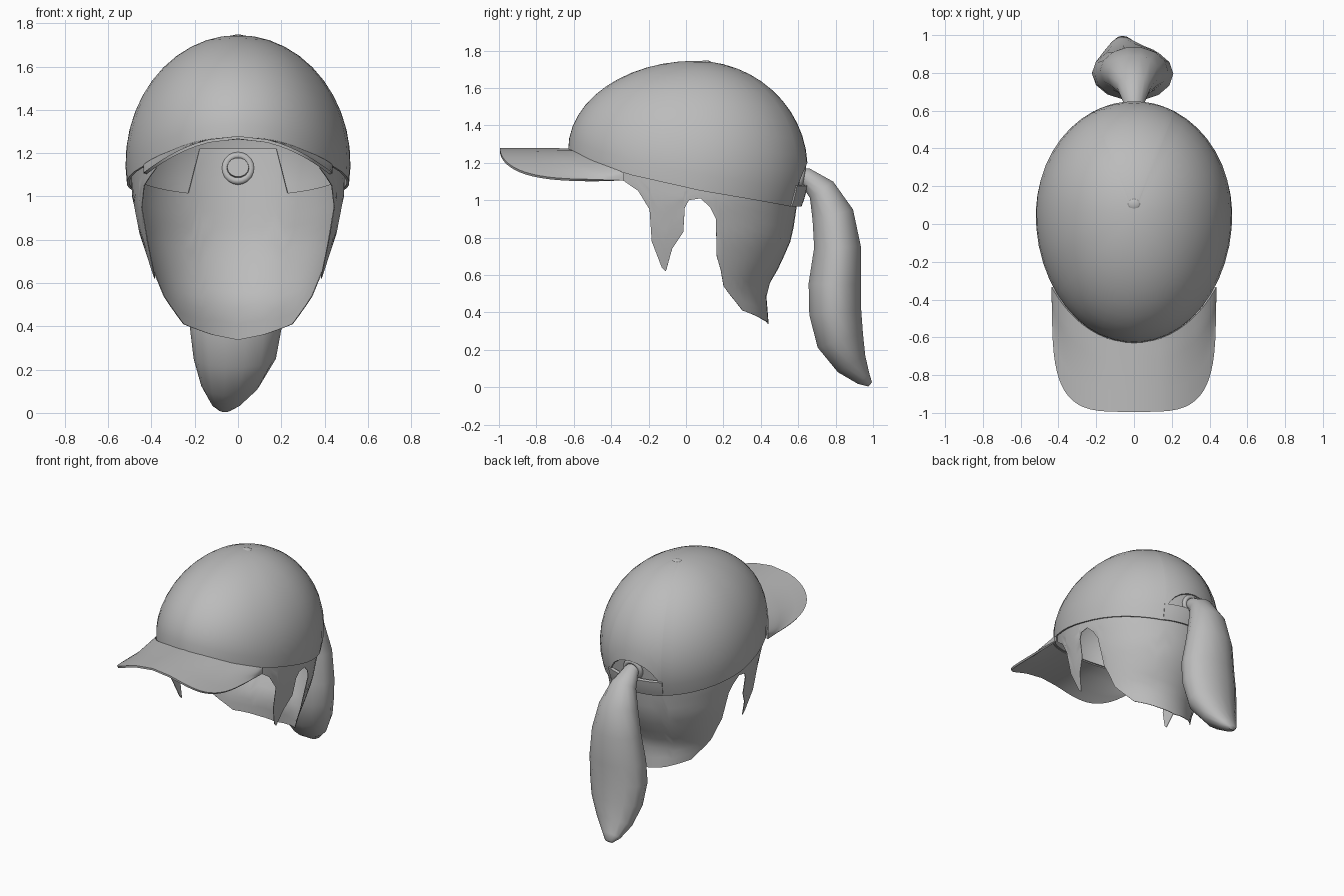
import bpy, bmesh, math
from mathutils import Vector

cube = bpy.data.objects.get("Cube")
if cube:
    bpy.data.objects.remove(cube, do_unlink=True)

grey = bpy.data.materials.new("plain grey")
grey.use_nodes = True
grey.diffuse_color = (0.5, 0.5, 0.5, 1)
grey.node_tree.nodes["Principled BSDF"].inputs["Base Color"].default_value = (0.5, 0.5, 0.5, 1)

MID = 0.05    # y of the dome centre
TOP = 1.745   # height of the dome


def lerp(table, v):
    """Piecewise linear lookup in a list of (key, value) pairs."""
    if v <= table[0][0]:
        return table[0][1]
    for (a, p), (b, q) in zip(table, table[1:]):
        if v <= b:
            return p + (q - p) * (v - a) / (b - a)
    return table[-1][1]


def finish(ob, thickness=0, offset=-1, angle=40):
    ob.data.materials.append(grey)
    bpy.ops.object.select_all(action='DESELECT')
    bpy.context.view_layer.objects.active = ob
    ob.select_set(True)
    if thickness:
        mod = ob.modifiers.new("thickness", 'SOLIDIFY')
        mod.thickness, mod.offset = thickness, offset
        bpy.ops.object.modifier_apply(modifier=mod.name)
    bpy.ops.object.shade_smooth_by_angle(angle=math.radians(angle))
    return ob


def grid(name, columns, caps=False, **kw):
    """Sheet through equal-length columns of points."""
    bm = bmesh.new()
    vs = [[bm.verts.new(p) for p in col] for col in columns]
    for a, b in zip(vs, vs[1:]):
        for j in range(len(a) - 1):
            bm.faces.new((a[j], a[j + 1], b[j + 1], b[j]))
    if caps:
        bm.faces.new(vs[0][:-1])
        bm.faces.new(vs[-1][:-1])
    bmesh.ops.remove_doubles(bm, verts=bm.verts, dist=1e-4)
    if caps:
        bmesh.ops.recalc_face_normals(bm, faces=bm.faces)
    me = bpy.data.meshes.new(name)
    bm.to_mesh(me)
    bm.free()
    ob = bpy.data.objects.new(name, me)
    bpy.context.collection.objects.link(ob)
    return finish(ob, **kw)


# Cap crown: angle 0 is the back, 90 is the left side
RIM = [(-0.63, 1.27), (-0.5, 1.205), (-0.32, 1.14), (0.08, 1.05), (0.6, 0.965)]
EQUATOR = [(-0.63, 1.27), (-0.3, 1.18), (0.05, 1.15), (0.65, 1.17)]


def dome_y(deg):
    c = math.cos(math.radians(deg))
    return MID + (0.6 if c > 0 else 0.68) * c


def dome_point(deg, z, scale=1):
    y = dome_y(deg)
    ze = lerp(EQUATOR, y)
    k = scale * math.sqrt(max(0, 1 - ((z - ze) / (TOP - ze)) ** 2))
    return (0.52 * k * math.sin(math.radians(deg)), MID + (y - MID) * k, z)


def crown_column(deg, rows=12):
    y, turn = dome_y(deg), abs(deg)
    ze = lerp(EQUATOR, y)
    low = lerp(RIM, y)
    if turn <= 24:   # arched opening at the back
        low = 1.0 + 0.2 * math.sqrt(1 - (turn / 24) ** 2)
    start = math.asin((low - ze) / (TOP - ze))
    col = []
    for j in range(rows + 1):
        t = start + (math.pi / 2 - start) * j / rows
        col.append(dome_point(deg, ze + (TOP - ze) * math.sin(t)))
    return col


half = [0, 6, 12, 17, 21, 23, 24, 24.6] + list(range(32, 181, 8))
if half[-1] != 180:
    half.append(180)
both = [-d for d in reversed(half[1:])] + half
grid("cap_crown", [crown_column(d) for d in both], thickness=0.012)

# Strap across the opening
grid("back_strap", [[dome_point(d, 0.965 + 0.028 * j, 1.012) for j in range(5)]
                    for d in range(-25, 26, 5)], thickness=0.022)

# Curved brim
brim = []
for i in range(-16, 17):
    a = i / 16 * math.pi / 2
    x = 0.43 * math.copysign(math.sqrt(abs(math.sin(a))), a)
    inner = MID - 0.68 * math.sqrt(1 - (x / 0.52) ** 2)
    outer = min(inner, -0.32 - 0.675 * math.sqrt(abs(math.cos(a))))
    z0, z1 = lerp(RIM, inner), 1.272 - 0.9 * x * x
    brim.append([(x, inner + (outer - inner) * t, z0 + (z1 - z0) * min(1, 2 * t))
                 for t in (0, 0.15, 0.3, 0.5, 0.7, 0.85, 1)])
grid("cap_brim", brim, thickness=0.014, offset=0)

# Button on top
bpy.ops.mesh.primitive_uv_sphere_add(segments=12, ring_count=8, radius=1, location=(0, 0.105, 1.735))
button = bpy.context.object
button.name = "top_button"
button.scale = (0.035, 0.03, 0.013)
finish(button)

# Hair under the cap: sideburns, ear gaps and nape
WIDTH = [(0.34, 0.32), (0.4, 0.33), (0.6, 0.39), (0.8, 0.45), (1.0, 0.488), (1.2, 0.495)]
DEPTH = [(0.34, 0.39), (0.52, 0.375), (0.65, 0.45), (0.8, 0.515), (1.0, 0.545), (1.2, 0.575)]
HEM = [(0, 0.337), (21, 0.36), (49, 0.41), (67, 0.54), (76, 0.7), (78, 0.9), (81.5, 0.96),
       (87, 1.01), (93, 1.0), (95, 0.96), (95.7, 0.83), (101, 0.74), (104, 0.62), (106, 0.64),
       (111, 0.78), (112, 0.95), (118, 1.05), (130, 1.13)]


def hair_column(deg, rows=12):
    s, c = math.sin(math.radians(deg)), math.cos(math.radians(deg))
    top = 1.22 if abs(deg) < 28 else lerp(RIM, MID + 0.62 * c) + 0.05
    low = lerp(HEM, abs(deg))
    col = []
    for j in range(rows + 1):
        z = low + (top - low) * j / rows
        depth = lerp(DEPTH, z) if c > 0 else 0.65
        col.append((lerp(WIDTH, z) * s, MID + depth * c, z))
    return col


turns = sorted({d for d, _ in HEM} | {7, 14, 28, 35, 42, 55, 61, 72, 124})
turns = [-d for d in reversed(turns[1:])] + turns
grid("hair_shell", [hair_column(d) for d in turns], thickness=0.004, offset=0, angle=60)

# Ponytail: centre x, y, z, half width, half depth
RINGS = [(0, 0.58, 1.135, 0.05, 0.045), (0, 0.64, 1.125, 0.055, 0.05),
         (0, 0.725, 1.055, 0.09, 0.078), (0, 0.785, 0.92, 0.14, 0.115),
         (0, 0.81, 0.75, 0.18, 0.128), (0, 0.795, 0.55, 0.208, 0.143),
         (-0.01, 0.798, 0.4, 0.213, 0.143), (-0.015, 0.825, 0.25, 0.19, 0.13),
         (-0.035, 0.885, 0.125, 0.135, 0.088), (-0.055, 0.95, 0.045, 0.07, 0.042),
         (-0.06, 0.985, 0.015, 0.03, 0.015)]
tail = []
for i, (x, y, z, w, d) in enumerate(RINGS):
    before, after = RINGS[max(i - 1, 0)], RINGS[min(i + 1, len(RINGS) - 1)]
    along = Vector((0, after[1] - before[1], after[2] - before[2])).normalized()
    out = Vector((0, -along.z, along.y))
    tail.append([Vector((x + w * math.cos(a), y, z)) + out * d * math.sin(a)
                 for a in (k * math.tau / 14 for k in range(15))])
grid("ponytail", tail, caps=True, angle=60)

# Hair tie around the ponytail root
bpy.ops.mesh.primitive_torus_add(major_radius=0.06, minor_radius=0.018, major_segments=20,
                                 minor_segments=8, location=(0, 0.615, 1.13),
                                 rotation=(math.radians(80), 0, 0))
tie = bpy.context.object
tie.name = "hair_tie"
finish(tie, angle=60)
